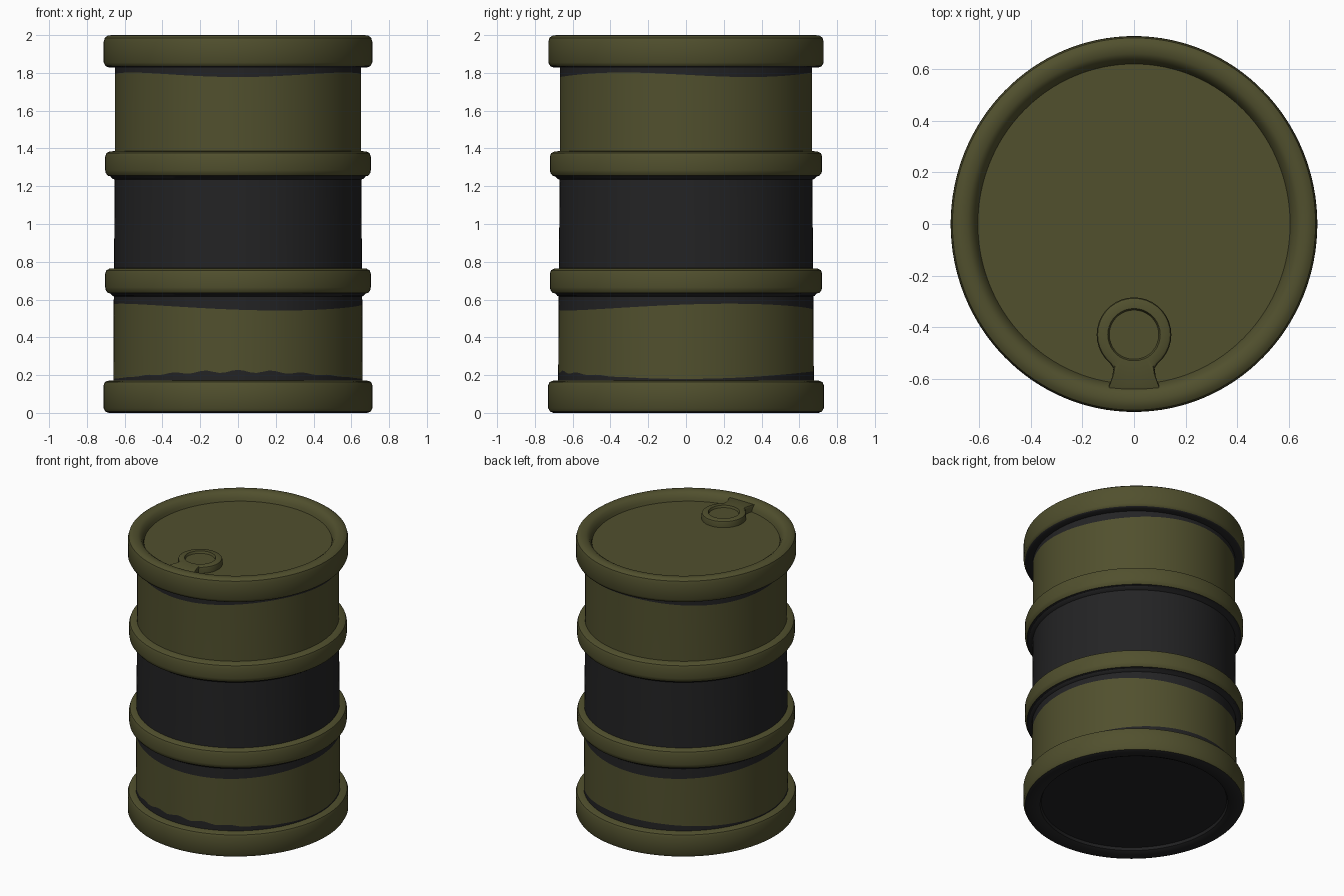
import bpy
import bmesh
from math import sin, cos, pi, atan2, radians

cube = bpy.data.objects.get("Cube")
if cube:
    bpy.data.objects.remove(cube, do_unlink=True)

SEGMENTS = 128
STRETCH_Y = 1.025    # the drum is slightly oval


def make_material(name, color):
    mat = bpy.data.materials.new(name)
    mat.use_nodes = True
    mat.diffuse_color = color
    bsdf = mat.node_tree.nodes["Principled BSDF"]
    bsdf.inputs["Base Color"].default_value = color
    bsdf.inputs["Roughness"].default_value = 0.7
    return mat


MATERIALS = [make_material("olive_paint", (0.082, 0.080, 0.027, 1)),
             make_material("black_paint", (0.017, 0.017, 0.018, 1))]
OLIVE, BLACK = 0, 1


def finish(name, bm):
    """Turn a bmesh into a smooth shaded object."""
    bmesh.ops.recalc_face_normals(bm, faces=bm.faces)
    mesh = bpy.data.meshes.new(name)
    bm.to_mesh(mesh)
    bm.free()
    for mat in MATERIALS:
        mesh.materials.append(mat)
    obj = bpy.data.objects.new(name, mesh)
    bpy.context.collection.objects.link(obj)
    bpy.ops.object.select_all(action="DESELECT")
    obj.select_set(True)
    bpy.context.view_layer.objects.active = obj
    bpy.ops.object.shade_smooth_by_angle(angle=radians(35))
    return obj


def bridge(bm, lower, upper, material):
    count = len(lower)
    for i in range(count):
        j = (i + 1) % count
        face = bm.faces.new((lower[i], lower[j], upper[j], upper[i]))
        face.material_index = material


def lathe(name, profile, closed=False, cap=False):
    """Revolve (radius, height, colour of the band above); height may be a function of angle."""
    bm = bmesh.new()
    rings = []
    for radius, height, _ in profile:
        ring = []
        for i in range(SEGMENTS):
            a = 2 * pi * i / SEGMENTS
            z = height(a) if callable(height) else height
            ring.append(bm.verts.new((radius * cos(a), radius * sin(a) * STRETCH_Y, z)))
        rings.append(ring)
    for k in range(len(rings) - 1):
        bridge(bm, rings[k], rings[k + 1], profile[k][2])
    if closed:
        bridge(bm, rings[-1], rings[0], profile[-1][2])
    if cap:
        bm.faces.new(rings[-1]).material_index = profile[-1][2]
    return finish(name, bm)


# Uneven edges of the black paint
def bottom_edge(a):
    drips = 0.008 * sin(23 * a) * max(0, -sin(a)) ** 3
    return 0.2 - 0.02 * cos(2 * a) + drips


def middle_edge(a):
    return 0.56 - 0.018 * cos(2 * (a + radians(70)))


def top_edge(a):
    return 1.79 - 0.012 * cos(3 * (a + pi / 2))


# Drum wall with its painted bands
lathe("drum_wall", [
    (0.660, 0.10, BLACK),
    (0.660, bottom_edge, OLIVE),
    (0.658, middle_edge, BLACK),
    (0.657, 0.70, BLACK),
    (0.652, 1.30, OLIVE),
    (0.652, top_edge, BLACK),
    (0.652, 1.88, BLACK),
])

# Two rolling hoops with black undersides
for name, z in (("lower_hoop", 0.62), ("upper_hoop", 1.24)):
    lathe(name, [
        (0.64, z - 0.010, BLACK),
        (0.665, z, BLACK),
        (0.675, z + 0.012, BLACK),
        (0.690, z + 0.016, OLIVE),
        (0.700, z + 0.030, OLIVE),
        (0.703, z + 0.045, OLIVE),
        (0.703, z + 0.118, OLIVE),
        (0.697, z + 0.135, OLIVE),
        (0.680, z + 0.144, OLIVE),
        (0.640, z + 0.147, OLIVE),
    ], closed=True)

# Bottom rim and recessed base
lathe("bottom_rim", [
    (0.595, 0.035, BLACK),
    (0.605, 0.012, BLACK),
    (0.630, 0.0, BLACK),
    (0.685, 0.0, BLACK),
    (0.702, 0.007, OLIVE),
    (0.712, 0.025, OLIVE),
    (0.712, 0.145, OLIVE),
    (0.705, 0.163, OLIVE),
    (0.690, 0.170, OLIVE),
    (0.640, 0.172, OLIVE),
], closed=True)
lathe("base", [(0.64, 0.045, BLACK), (0.62, 0.03, BLACK)], cap=True)

# Top rim and sunken lid
lathe("top_rim", [
    (0.640, 1.828, BLACK),
    (0.690, 1.830, BLACK),
    (0.702, 1.837, OLIVE),
    (0.711, 1.855, OLIVE),
    (0.711, 1.965, OLIVE),
    (0.705, 1.986, OLIVE),
    (0.690, 1.997, OLIVE),
    (0.670, 2.0, OLIVE),
    (0.645, 1.997, OLIVE),
    (0.627, 1.985, OLIVE),
    (0.612, 1.960, OLIVE),
    (0.602, 1.925, OLIVE),
], closed=True)
lathe("lid", [(0.64, 1.92, OLIVE), (0.62, 1.94, OLIVE)], cap=True)


# Filler boss: a keyhole shape joined to the rim, with a round dished plug
def filler_boss():
    centre_y, radius, plug = -0.43, 0.145, 0.102
    neck = [(0.035, -0.22), (0.105, -0.22), (0.085, -0.165), (0.08, -0.13)]
    arc = [(radius * cos(radians(d)), radius * sin(radians(d)))
           for d in range(-50, 231, 10)]
    outline = neck + arc + [(-x, y) for x, y in reversed(neck)]
    angles = [atan2(y, x) for x, y in outline]
    circle = [(cos(a), sin(a)) for a in angles]
    levels = [(outline, 1.0, 1.93), (outline, 1.0, 1.972),
              (outline, 0.975, 1.982), (outline, 0.92, 1.987),
              (circle, plug, 1.987), (circle, plug - 0.006, 1.972)]
    bm = bmesh.new()
    loops = [[bm.verts.new((x * s, centre_y + y * s, z)) for x, y in shape]
             for shape, s, z in levels]
    for lower, upper in zip(loops, loops[1:]):
        bridge(bm, lower, upper, OLIVE)
    bm.faces.new(loops[-1])
    finish("filler_boss", bm)


filler_boss()
